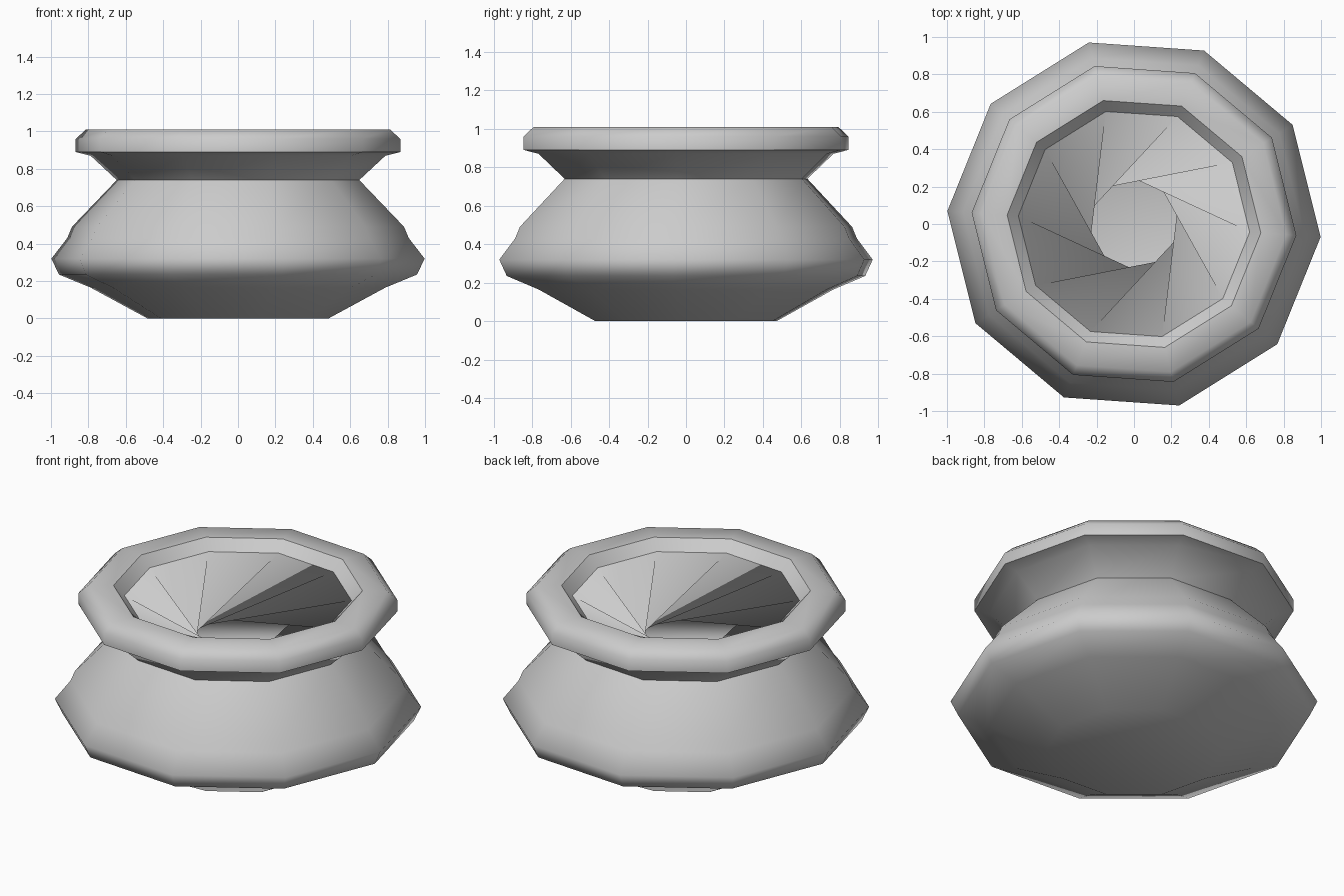
import bpy, bmesh, math

cube = bpy.data.objects.get("Cube")
if cube:
    bpy.data.objects.remove(cube, do_unlink=True)

SIDES = 10
START = math.radians(-4)
STEP = math.tau / SIDES

clay = bpy.data.materials.new("grey_clay")
clay.use_nodes = True
clay.diffuse_color = (0.6, 0.6, 0.6, 1)
clay.node_tree.nodes["Principled BSDF"].inputs["Base Color"].default_value = (0.6, 0.6, 0.6, 1)

# Each ring: radius, height, turn in sides, crisp edge
foot_and_belly = [(0.485, 0, 0, False), (0.79, 0.165, 0, False), (0.96, 0.235, 0, False),
                  (1.0, 0.32, 0, False), (0.915, 0.43, 0, False), (0.89, 0.49, 0, False)]
neck_and_rim = [(0.65, 0.74, 0, True), (0.79, 0.87, 0, False), (0.87, 0.89, 0, True),
                (0.87, 0.96, 0, False), (0.815, 1.01, 0, False), (0.68, 1.01, 0, True)]
# The inner wall spirals down from the lip into a wide hollow
hollow = [(0.62, 0.95, 0, True), (0.85, 0.45, 4, False), (0.92, 0.3, 4, False),
          (0.45, 0.05, 4, False)]


def lathe(name, profile):
    """Join rings into a closed pot with a flat base and an inner floor."""
    bm = bmesh.new()
    rings = []
    for radius, z, turn, crisp in profile:
        angles = [START + STEP * (i + turn) for i in range(SIDES)]
        rings.append([bm.verts.new((radius * math.cos(a), radius * math.sin(a), z))
                      for a in angles])
    for low, high in zip(rings, rings[1:]):
        for i in range(SIDES):
            j = (i + 1) % SIDES
            bm.faces.new((low[i], low[j], high[j], high[i]))
    bm.faces.new(rings[0][::-1])
    bm.faces.new(rings[-1])
    for face in bm.faces:
        face.smooth = True
    for ring, (radius, z, turn, crisp) in zip(rings, profile):
        for i in range(SIDES):
            bm.edges.get((ring[i], ring[(i + 1) % SIDES])).smooth = not crisp
    mesh = bpy.data.meshes.new(name)
    bm.to_mesh(mesh)
    bm.free()
    mesh.materials.append(clay)
    bpy.context.collection.objects.link(bpy.data.objects.new(name, mesh))


lathe("pot", foot_and_belly + neck_and_rim + hollow)
